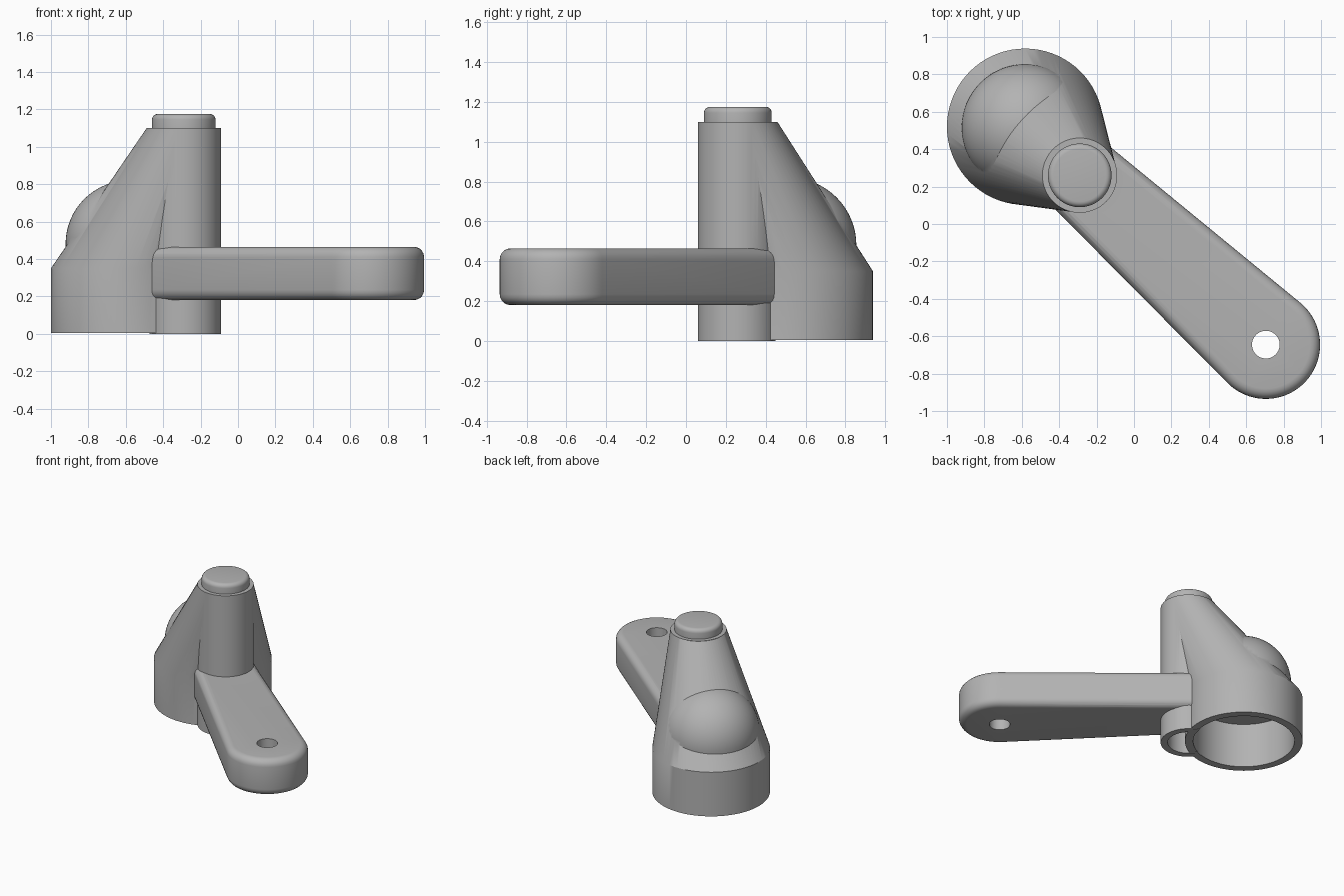
import bpy
import bmesh
from math import sin, cos, pi, radians, hypot, atan2, asin
from mathutils import Vector

cube = bpy.data.objects.get("Cube")
if cube:
    bpy.data.objects.remove(cube)

grey = bpy.data.materials.new("plain_grey")
grey.use_nodes = True
colour = (0.45, 0.45, 0.45, 1)
grey.diffuse_color = colour
grey.node_tree.nodes["Principled BSDF"].inputs["Base Color"].default_value = colour

SEGMENTS = 72
BASE = Vector((-0.582, 0.52))
POST = Vector((-0.29, 0.26))
TIP = Vector((0.705, -0.645))


def finish(name, bm):
    bmesh.ops.recalc_face_normals(bm, faces=bm.faces)
    mesh = bpy.data.meshes.new(name)
    bm.to_mesh(mesh)
    bm.free()
    mesh.materials.append(grey)
    obj = bpy.data.objects.new(name, mesh)
    bpy.context.collection.objects.link(obj)
    return obj


def loft(name, rings):
    """Skin equal-length outlines, given as (2D points, z), and cap both ends."""
    bm = bmesh.new()
    loops = [[bm.verts.new((p.x, p.y, z)) for p in pts] for pts, z in rings]
    for low, high in zip(loops, loops[1:]):
        n = len(low)
        for i in range(n):
            j = (i + 1) % n
            bm.faces.new((low[i], low[j], high[j], high[i]))
    bm.faces.new(loops[0])
    bm.faces.new(loops[-1])
    return finish(name, bm)


def circle(centre, r):
    return [centre + r * Vector((cos(a), sin(a)))
            for a in (2 * pi * i / SEGMENTS for i in range(SEGMENTS))]


def turned(name, centre, profile):
    return loft(name, [(circle(centre, r), z) for r, z in profile])


def combine(target, tool, operation):
    mod = target.modifiers.new(operation.lower(), "BOOLEAN")
    mod.operation = operation
    mod.solver = "EXACT"
    mod.object = tool
    bpy.context.view_layer.objects.active = target
    bpy.ops.object.modifier_apply(modifier=mod.name)
    bpy.data.objects.remove(tool)


def rounding(r, steps=5):
    """Inset and drop of a quarter-round edge, from the side to the flat."""
    return [(r * (1 - cos(a)), r * (1 - sin(a)))
            for a in (pi / 2 * i / steps for i in range(steps + 1))]


# Tapered arm: square inner end, round outer end, rounded long edges
axis = (TIP - POST).normalized()
heading = atan2(axis.y, axis.x)
length = (TIP - POST).length
NEAR_R, TIP_R = 0.22, 0.29
lean = asin((TIP_R - NEAR_R) / length)


def arm_outline(inset):
    sweep = pi + 2 * lean
    steps = 40
    arc = []
    for i in range(steps + 1):
        a = heading - sweep / 2 + sweep * i / steps
        arc.append(TIP + (TIP_R - inset) * Vector((cos(a), sin(a))))
    side = Vector((-axis.y, axis.x)) * (NEAR_R - inset)
    end = POST - axis * 0.03
    return arc + [end + side, end - side]


ARM_LOW, ARM_HIGH = 0.18, 0.465
edge = rounding(0.055)
rings = [(arm_outline(i), ARM_LOW + d) for i, d in reversed(edge)]
rings += [(arm_outline(i), ARM_HIGH - d) for i, d in edge]
body = loft("swing_arm_bracket", rings)
combine(body, turned("arm_hole", TIP, [(0.074, 0), (0.074, 0.6)]), "DIFFERENCE")

# Post with its stepped, rounded pin on top
pin = [(0.17 - i, 1.175 - d) for i, d in rounding(0.03)]
post = turned("post", POST, [(0.2, 0), (0.2, 1.1), (0.17, 1.1)] + pin)
combine(body, post, "UNION")
combine(body, turned("post_bore", POST, [(0.15, -0.1), (0.15, 0.35)]), "DIFFERENCE")

# Round base leaning in to the top of the post
base = loft("base", [(circle(BASE, 0.418), 0.004), (circle(BASE, 0.418), 0.35),
                     (circle(POST, 0.199), 1.099)])

# Rounded bulge on the sloping back
bm = bmesh.new()
bmesh.ops.create_uvsphere(bm, u_segments=64, v_segments=32, radius=0.34)
bmesh.ops.translate(bm, verts=bm.verts, vec=(BASE.x, BASE.y - 0.005, 0.48))
combine(base, finish("bulge", bm), "UNION")

combine(body, base, "UNION")
combine(body, turned("base_bore", BASE, [(0.36, -0.1), (0.36, 0.35)]), "DIFFERENCE")

bpy.ops.object.select_all(action="DESELECT")
body.select_set(True)
bpy.context.view_layer.objects.active = body
bpy.ops.object.shade_smooth_by_angle(angle=radians(30))
